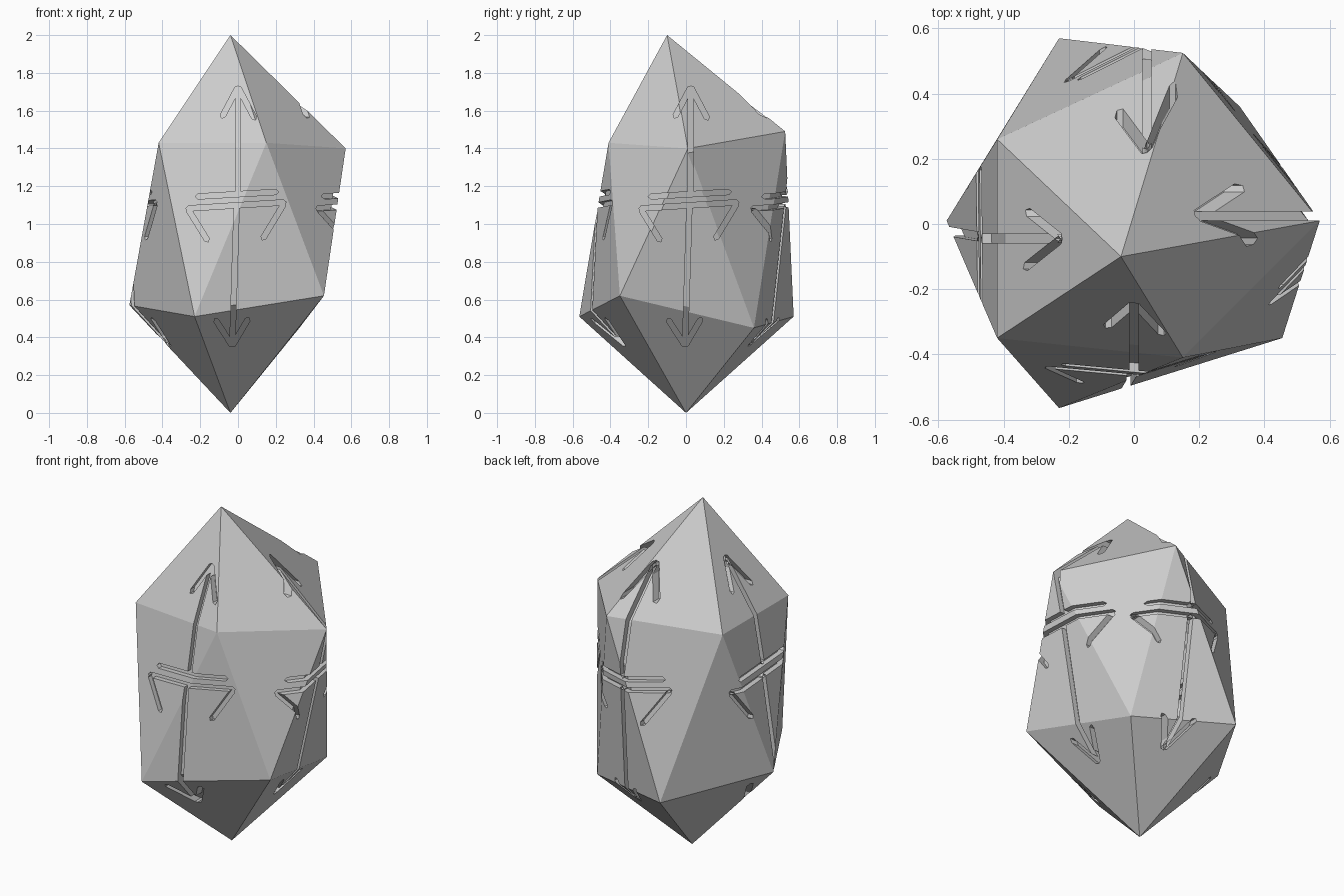
import bpy, bmesh
from mathutils import Matrix, Vector

if "Cube" in bpy.data.objects:
    bpy.data.objects.remove(bpy.data.objects["Cube"])

# Crystal corners: an irregular, stretched icosahedron
TOP, BOTTOM = (-0.04, -0.10, 2.0), (-0.04, 0.0, 0.0)
UPPER = [(-0.42, -0.35, 1.43), (0.15, -0.41, 1.43), (0.57, 0.01, 1.40),
         (0.15, 0.525, 1.49), (-0.42, 0.26, 1.43)]
LOWER = [(-0.23, -0.565, 0.51), (0.455, -0.35, 0.62), (0.325, 0.36, 0.45),
         (-0.23, 0.57, 0.51), (-0.575, 0.01, 0.57)]

# Rune strokes (u, z) to (u, z) as seen facing a side
STROKES = [((0, 1.16), (0, 1.715)), ((-0.085, 1.565), (0.0, 1.725)), ((0.09, 1.555), (0.0, 1.725)),
           ((-0.22, 1.145), (0.21, 1.17)), ((-0.27, 1.082), (0.25, 1.115)),
           ((-0.265, 1.08), (-0.16, 0.91)), ((0.245, 1.11), (0.13, 0.92)),
           ((-0.007, 1.10), (-0.03, 0.36)), ((-0.12, 0.495), (-0.03, 0.355)),
           ((0.055, 0.50), (-0.03, 0.355))]
SHIFTS = [0.0, 0.025, -0.04, 0.045]      # front, right, back, left
HALF_WIDTH = 0.014


def finish(bm, name):
    bmesh.ops.recalc_face_normals(bm, faces=bm.faces)
    mesh = bpy.data.meshes.new(name)
    bm.to_mesh(mesh)
    bm.free()
    obj = bpy.data.objects.new(name, mesh)
    bpy.context.collection.objects.link(obj)
    return obj


def crystal(name, scale):
    bm = bmesh.new()
    centre = Vector((0, 0, 1))
    add = lambda p: bm.verts.new(centre + (Vector(p) - centre) * scale)
    top, bottom = add(TOP), add(BOTTOM)
    up, low = [add(p) for p in UPPER], [add(p) for p in LOWER]
    for i in range(5):
        j = (i + 1) % 5
        for face in ((top, up[i], up[j]), (up[i], low[i], up[j]),
                     (low[i], low[j], up[j]), (bottom, low[j], low[i])):
            bm.faces.new(face)
    return finish(bm, name)


def rune(name, side, shift):
    # Each stroke is a pointed bar pushed inwards from outside the crystal
    bm = bmesh.new()
    for a, b in STROKES:
        a, b = Vector(a), Vector(b)
        d = (b - a).normalized()
        n, t = Vector((-d.y, d.x)) * HALF_WIDTH, d * HALF_WIDTH
        outline = [a - t * 0.4, a + t * 0.6 - n, b - t * 0.6 - n,
                   b + t * 0.4, b - t * 0.6 + n, a + t * 0.6 + n]
        rings = [[bm.verts.new((p.x + shift, y, p.y)) for p in outline] for y in (-0.9, -0.1)]
        bm.faces.new(rings[0])
        bm.faces.new(rings[1][::-1])
        for i in range(6):
            j = (i + 1) % 6
            bm.faces.new((rings[0][i], rings[1][i], rings[1][j], rings[0][j]))
    bm.transform(Matrix.Rotation(side * 1.5707963, 4, 'Z'))
    return finish(bm, name)


def boolean(obj, other, operation):
    mod = obj.modifiers.new(operation.lower(), 'BOOLEAN')
    mod.operation, mod.object, mod.solver = operation, other, 'EXACT'
    mod.use_self = True
    bpy.context.view_layer.objects.active = obj
    bpy.ops.object.modifier_apply(modifier=mod.name)
    bpy.data.objects.remove(other)


# Cut runes through the shell, then refill with a smaller core as the groove floor
stone = crystal("rune_crystal", 1.0)
for side, shift in enumerate(SHIFTS):
    boolean(stone, rune("rune_cutter", side, shift), 'DIFFERENCE')
boolean(stone, crystal("groove_floor", 0.94), 'UNION')
